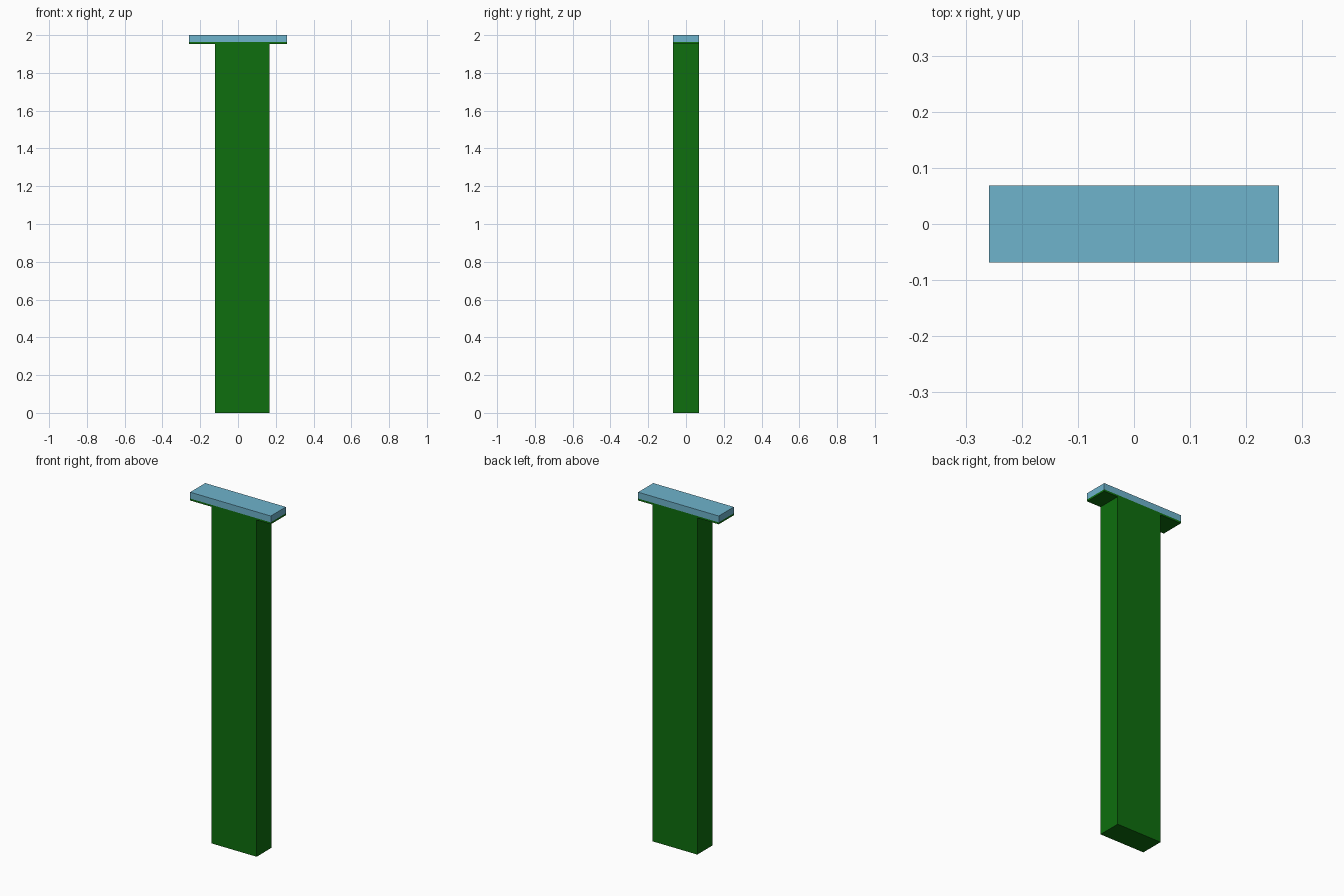
import bpy

if "Cube" in bpy.data.objects:
    bpy.data.objects.remove(bpy.data.objects["Cube"])


def material(name, rgb):
    mat = bpy.data.materials.new(name)
    mat.diffuse_color = (*rgb, 1.0)
    mat.use_nodes = True
    mat.node_tree.nodes["Principled BSDF"].inputs["Base Color"].default_value = mat.diffuse_color
    return mat


def box(name, x, y, z, mat):
    """Box given by its (min, max) range on each axis."""
    verts = [(a, b, c) for c in z for b in y for a in x]
    faces = [(0, 2, 3, 1), (4, 5, 7, 6), (0, 1, 5, 4),
             (2, 6, 7, 3), (0, 4, 6, 2), (1, 3, 7, 5)]
    mesh = bpy.data.meshes.new(name)
    mesh.from_pydata(verts, [], faces)
    mesh.materials.append(mat)
    obj = bpy.data.objects.new(name, mesh)
    bpy.context.collection.objects.link(obj)
    return obj


green = material("dark green", (0.0044, 0.156, 0.0044))
blue = material("light blue", (0.156, 0.451, 0.604))

DEPTH = (-0.069, 0.069)
CAP = (-0.2585, 0.2585)

# Upright post, set slightly off centre under the cap
box("post", (-0.121, 0.168), DEPTH, (0.0, 1.952), green)
# Thin green underside of the cap
box("cap_underside", CAP, DEPTH, (1.952, 1.963), green)
# Blue cap plate
box("cap_plate", CAP, DEPTH, (1.963, 2.0), blue)
